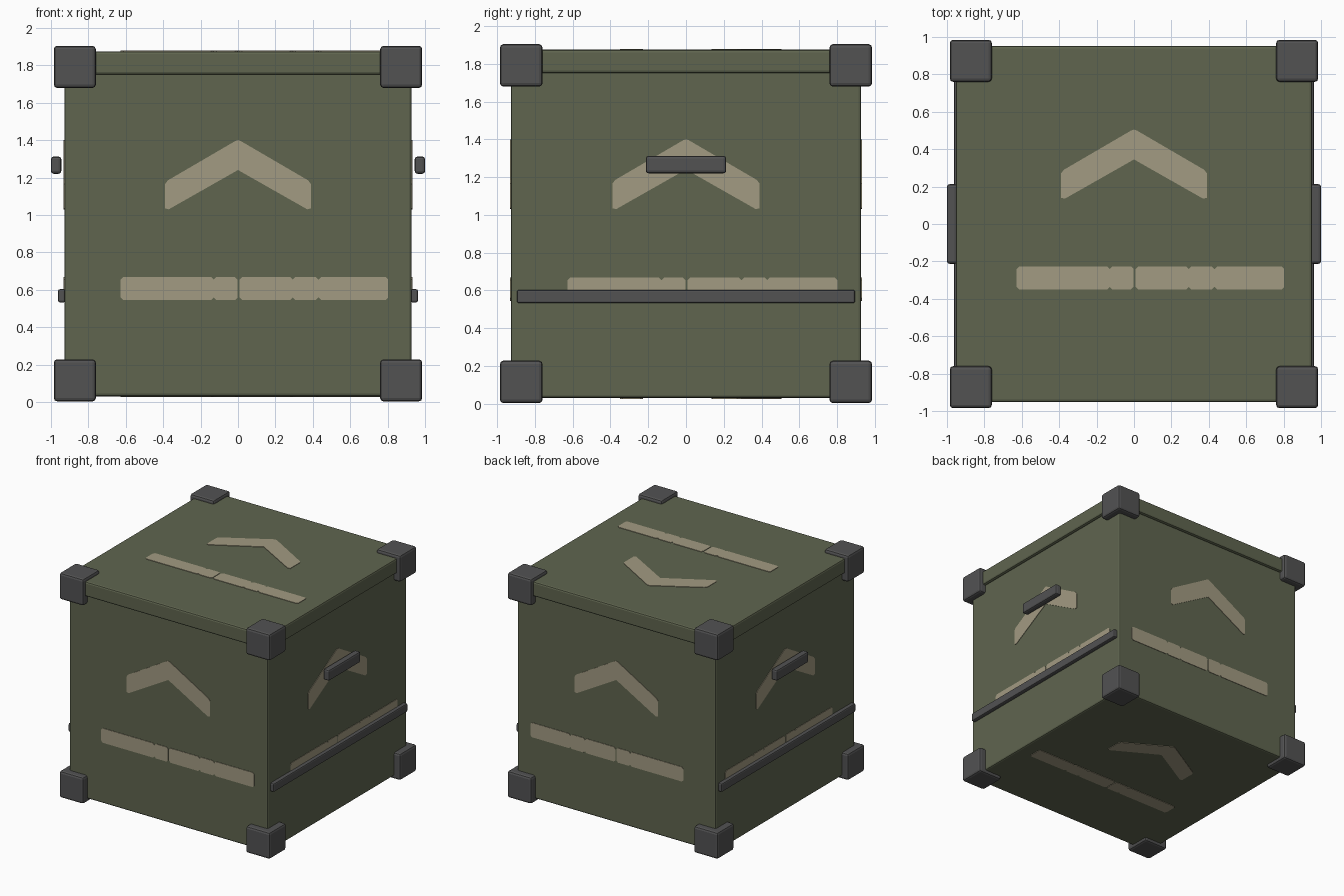
import bpy, bmesh

if "Cube" in bpy.data.objects:
    bpy.data.objects.remove(bpy.data.objects["Cube"])

def material(name, rgb):
    m = bpy.data.materials.new(name)
    m.diffuse_color = (*rgb, 1)
    m.use_nodes = True
    m.node_tree.nodes["Principled BSDF"].inputs["Base Color"].default_value = m.diffuse_color
    return m

GREEN = material("olive_green", (0.115, 0.130, 0.078))
GREY = material("dark_grey", (0.085, 0.085, 0.086))
TAN = material("faded_tan", (0.362, 0.325, 0.223))

def finish(name, bm, mat):
    bmesh.ops.recalc_face_normals(bm, faces=bm.faces)
    me = bpy.data.meshes.new(name)
    bm.to_mesh(me)
    bm.free()
    me.materials.append(mat)
    ob = bpy.data.objects.new(name, me)
    bpy.context.collection.objects.link(ob)
    return ob

def box(name, lo, hi, mat, bevel, segments=2):
    bm = bmesh.new()
    bmesh.ops.create_cube(bm, size=1)
    for v in bm.verts:
        v.co = [(a + b) / 2 + c * (b - a) for a, b, c in zip(lo, hi, v.co)]
    bmesh.ops.bevel(bm, geom=bm.edges[:], offset=bevel, segments=segments,
                    profile=0.5, affect='EDGES')
    return finish(name, bm, mat)

# Crate body and overhanging lid
W, L, Z0, ZL, Z1 = 0.928, 0.953, 0.03, 1.75, 1.875
box("crate_body", (-W, -W, Z0), (W, W, ZL + 0.04), GREEN, 0.014)
box("crate_lid", (-L, -L, ZL), (L, L, Z1), GREEN, 0.014)

# Eight corner guards
C, S = 0.985, 0.225
for sx in (-1, 1):
    for sy in (-1, 1):
        for level, z in (("lower", 0.003), ("upper", 1.679)):
            xs = sorted((sx * C, sx * (C - S)))
            ys = sorted((sy * C, sy * (C - S)))
            box(f"{level}_corner_guard", (xs[0], ys[0], z),
                (xs[1], ys[1], z + S), GREY, 0.018)

# Side handles and side rails
for side, s in (("left", -1), ("right", 1)):
    xs = sorted((s * 0.945, s * 1.0))
    box(side + "_handle", (xs[0], -0.213, 1.22), (xs[1], 0.213, 1.312), GREY, 0.014)
    xs = sorted((s * 0.922, s * 0.962))
    box(side + "_rail", (xs[0], -0.895, 0.532), (xs[1], 0.895, 0.603), GREY, 0.01)

# Painted marks: a chevron and a worn, segmented bar, as thin plates
MID = 0.895
CHEVRON = [(0, 1.40), (-0.015, 1.395), (-0.375, 1.185), (-0.39, 1.165), (-0.39, 1.035),
           (-0.37, 1.03), (0, 1.24), (0.37, 1.03), (0.39, 1.035), (0.39, 1.165),
           (0.375, 1.185), (0.015, 1.395)]
BARS = [(-0.627, -0.13), (-0.13, -0.002), (0.008, 0.293), (0.293, 0.43), (0.43, 0.803)]

def bar(a, b):
    z0, z1, c = 0.545, 0.668, 0.014
    return [(a + c, z0), (b - c, z0), (b, z0 + c), (b, z1 - c),
            (b - c, z1), (a + c, z1), (a, z1 - c), (a, z0 + c)]

T = 0.004
FACES = {
    "front": lambda u, v, d: (u, -W - d, v),
    "back": lambda u, v, d: (u, W + d, v),
    "left": lambda u, v, d: (-W - d, u, v),
    "right": lambda u, v, d: (W + d, u, v),
    "top": lambda u, v, d: (u, v - MID, Z1 + d),
    "bottom": lambda u, v, d: (u, v - MID, Z0 - d),
}
for side, place in FACES.items():
    bm = bmesh.new()
    for outline in [CHEVRON] + [bar(*r) for r in BARS]:
        low = [bm.verts.new(place(u, v, -0.002)) for u, v in outline]
        high = [bm.verts.new(place(u, v, T)) for u, v in outline]
        bm.faces.new(low[::-1])
        bm.faces.new(high)
        n = len(outline)
        for i in range(n):
            j = (i + 1) % n
            bm.faces.new((low[i], low[j], high[j], high[i]))
    finish(side + "_painted_marks", bm, TAN)
